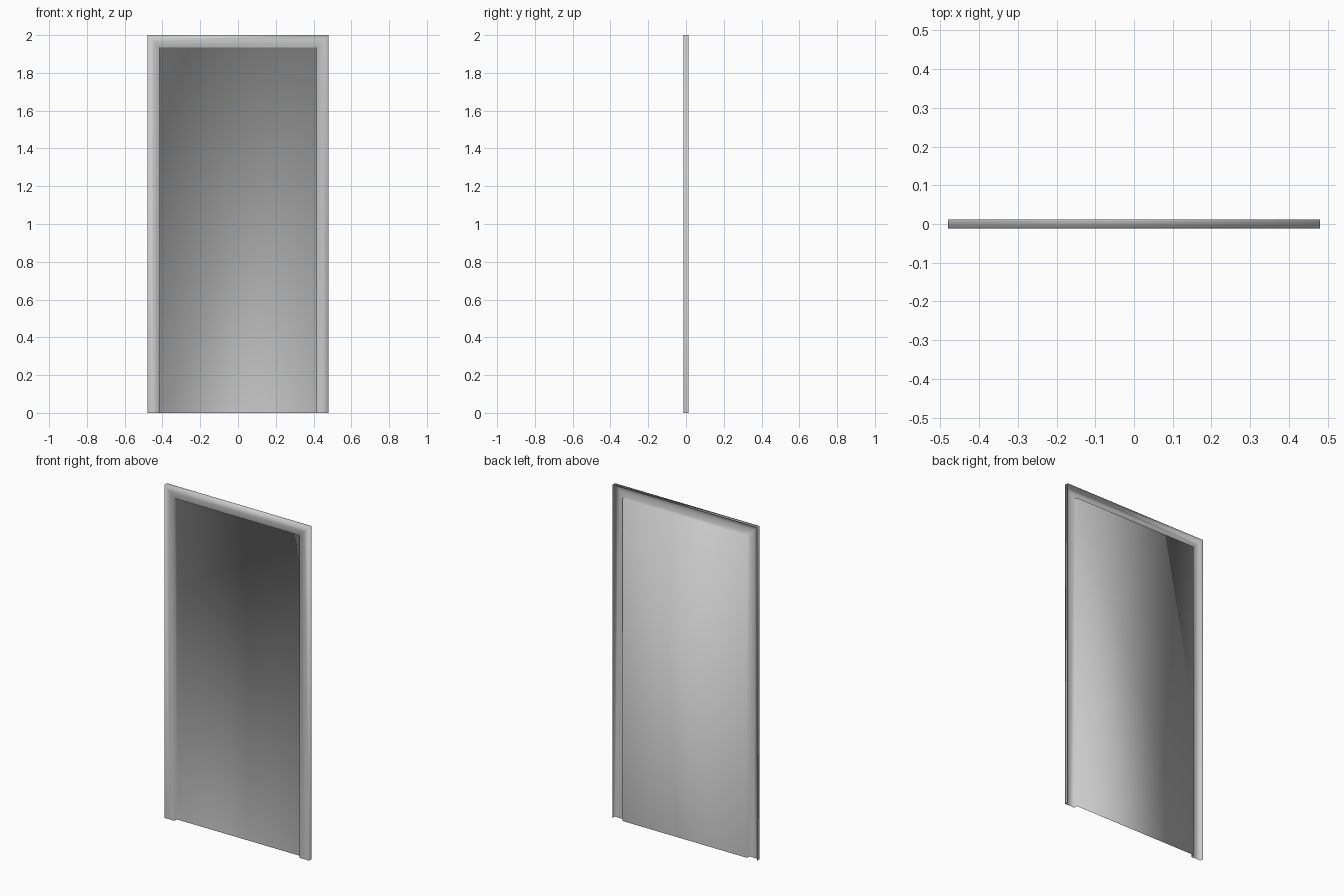
import bpy

if "Cube" in bpy.data.objects:
    bpy.data.objects.remove(bpy.data.objects["Cube"])

W, H = 0.48, 2.0          # half width and height of the surround
BACK, FRONT = 0.012, -0.012
INSET = 0.067             # width of the trim

# Hollow moulded trim: (inset from outer edge, depth), swept round the opening
profile = [(INSET, BACK), (INSET - 0.003, FRONT), (0.033, FRONT + 0.003),
           (0, FRONT), (0, BACK)]
verts = [p for d, y in profile
         for p in ((-W + d, y, 0), (-W + d, y, H - d), (W - d, y, H - d), (W - d, y, 0))]
faces = [(r + i, r + i + 1, r + i + 5, r + i + 4)
         for r in range(0, 4 * len(profile) - 4, 4) for i in range(3)]

# Door panel: a thin sheet closing the innermost loop of the trim
faces.append((0, 3, 2, 1))

mesh = bpy.data.meshes.new("door_with_frame")
mesh.from_pydata(verts, [], faces)
door = bpy.data.objects.new("door_with_frame", mesh)
bpy.context.collection.objects.link(door)

# One softly shaded pressing, smooth across every edge
mesh.shade_smooth()
